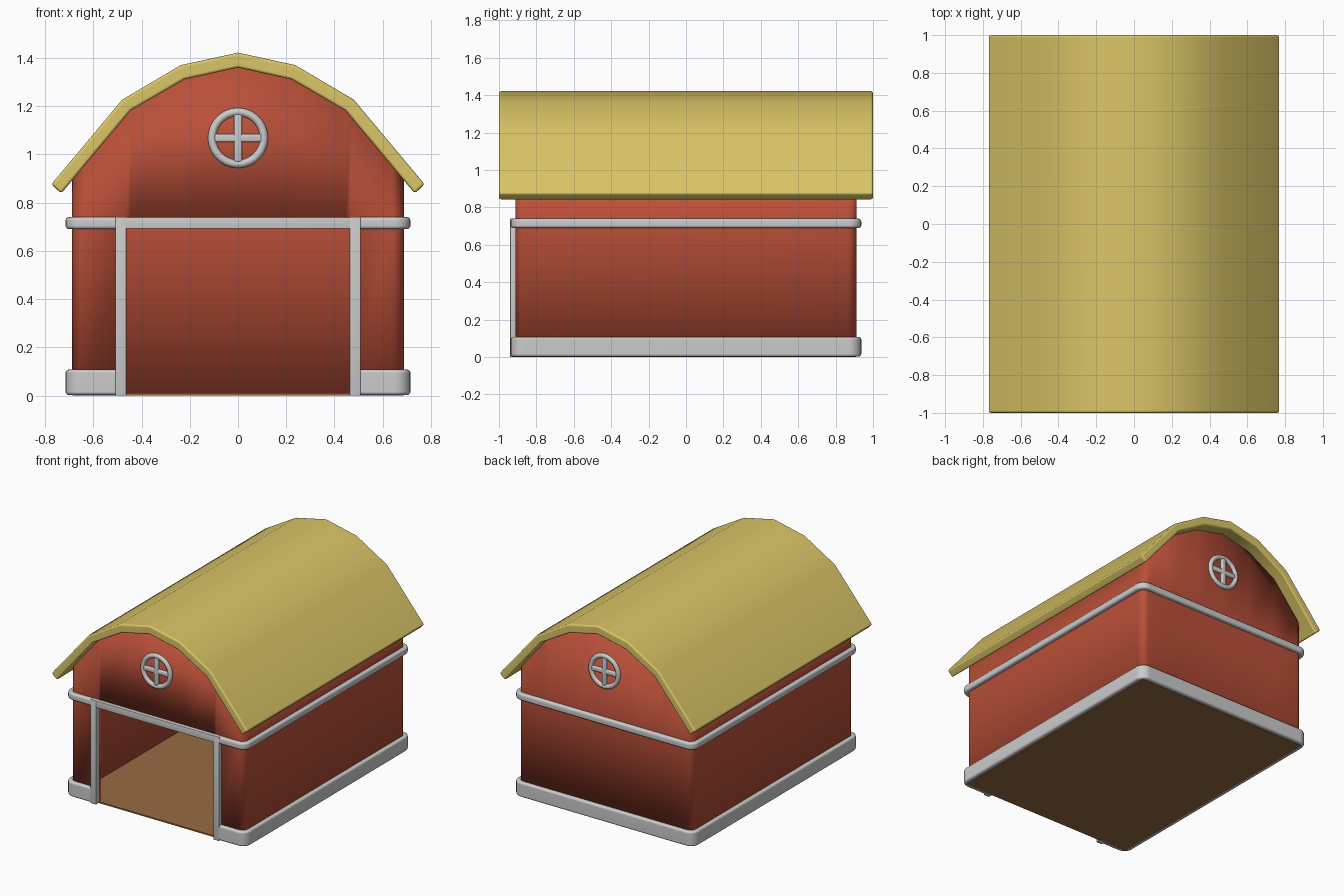
import bpy, bmesh, math
from mathutils import Matrix, Vector

if "Cube" in bpy.data.objects:
    bpy.data.objects.remove(bpy.data.objects["Cube"])


def mat(name, r, g, b):
    m = bpy.data.materials.new(name)
    m.diffuse_color = [(c / 255 / 12.92 if c < 10 else ((c / 255 + 0.055) / 1.055) ** 2.4)
                       for c in (r, g, b)] + [1.0]
    m.use_nodes = True
    m.node_tree.nodes["Principled BSDF"].inputs["Base Color"].default_value = m.diffuse_color
    return m


RED = mat("barn red", 187, 80, 57)
GREY = mat("light grey trim", 203, 203, 203)
STRAW = mat("straw yellow", 219, 198, 103)
BROWN = mat("floor brown", 150, 106, 66)


def finish(name, bm, material, bevel=0.0, modifiers=()):
    """Bevel hard edges, shade smooth and link the object."""
    bmesh.ops.remove_doubles(bm, verts=bm.verts, dist=1e-5)
    bmesh.ops.recalc_face_normals(bm, faces=bm.faces)
    if bevel:
        hard = [e for e in bm.edges if e.is_manifold and e.calc_face_angle(0) > math.radians(45)]
        bmesh.ops.bevel(bm, geom=hard, offset=bevel, segments=3, profile=0.5, affect='EDGES')
    me = bpy.data.meshes.new(name)
    bm.to_mesh(me)
    bm.free()
    me.materials.append(material)
    ob = bpy.data.objects.new(name, me)
    bpy.context.collection.objects.link(ob)
    bpy.context.view_layer.objects.active = ob
    ob.select_set(True)
    bpy.ops.object.shade_smooth_by_angle(angle=math.radians(40))
    ob.select_set(False)
    return ob


def box(name, lo, hi, material, bevel=0.0):
    bm = bmesh.new()
    lo, hi = Vector(lo), Vector(hi)
    bmesh.ops.create_cube(bm, size=1, matrix=Matrix.Translation((lo + hi) / 2)
                          @ Matrix.Diagonal((hi - lo).to_4d()))
    return finish(name, bm, material, bevel)


def plan(hx, hy, r, front, back=()):
    """Rounded rectangle, counter-clockwise from the right half of the front."""
    def arc(cx, cy, a0):
        return [(cx + r * math.cos(math.radians(a0 + 15 * i)),
                 cy + r * math.sin(math.radians(a0 + 15 * i))) for i in range(7)]
    right = [(x, -hy) for x in front] + arc(hx - r, r - hy, -90) + arc(hx - r, hy - r, 0)
    right += [(x, hy) for x in sorted(back, reverse=True)]
    mid = [(0, hy)]
    left = [(-x, y) for x, y in reversed(right)]
    return right + mid + left


# Roof: curved gambrel slab
outer = [(0.774, 0.876), (0.48, 1.227), (0.238, 1.37), (0, 1.422)]
under = [(0.733, 0.838), (0.445, 1.182), (0.222, 1.311), (0, 1.36)]


def full(half):
    return half + [(-x, z) for x, z in reversed(half[:-1])]


bm = bmesh.new()
o, u = full(outer), full(under)
rows = [[[bm.verts.new((x, y, z)) for x, z in p] for p in (o, u)] for y in (-1, 1)]
(fo, fu), (bo, bu) = rows
for i in range(len(o) - 1):
    bm.faces.new((fo[i], fo[i + 1], bo[i + 1], bo[i]))
    bm.faces.new((fu[i], fu[i + 1], bu[i + 1], bu[i]))
for k in (0, -1):
    bm.faces.new((fo[k], fu[k], bu[k], bo[k]))
bm.faces.new(fo + fu[::-1])
bm.faces.new(bo + bu[::-1])
roof = finish("roof", bm, STRAW, 0.012)
roof.modifiers.new("normals", 'WEIGHTED_NORMAL').keep_sharp = True


# Walls: one shell following the roof line, with the doorway left open
def roof_z(x):
    x = abs(x)
    for (x1, z1), (x0, z0) in zip(under, under[1:]):
        if x0 <= x <= x1:
            return z0 + (z1 - z0) * (x - x0) / (x1 - x0) + 0.02
    return under[0][1]


DOOR = 0.467
loop = plan(0.688, 0.912, 0.05, [0, 0.222, 0.445, DOOR], [0.222, 0.445, DOOR])
bm = bmesh.new()
cols = [[bm.verts.new((x, y, z)) for z in (0.004, 0.7, roof_z(x))] for x, y in loop]
for i, a in enumerate(cols):
    b = cols[(i + 1) % len(cols)]
    mid = (a[0].co + b[0].co) / 2
    if mid.y > -0.9 or abs(mid.x) > DOOR:
        if (a[0].co - b[0].co).length > 1e-4:
            bm.faces.new((a[0], b[0], b[1], a[1]))
    if (a[0].co - b[0].co).length > 1e-4:
        bm.faces.new((a[1], b[1], b[2], a[2]))
walls = finish("walls", bm, RED)
# make the shell face outward before thickening inward
bm = bmesh.new()
bm.from_mesh(walls.data)
bm.faces.ensure_lookup_table()
side = max(bm.faces, key=lambda f: f.calc_center_median().x)
if side.normal.x < 0:
    bmesh.ops.reverse_faces(bm, faces=bm.faces)
bmesh.ops.delete(bm, geom=[v for v in bm.verts if not v.link_faces], context='VERTS')
bm.to_mesh(walls.data)
bm.free()
solid = walls.modifiers.new("thickness", 'SOLIDIFY')
solid.thickness = 0.035
solid.offset = -1


# Trim rails running round the building, open at the doorway
def rail(name, z0, z1, bevel):
    out = plan(0.715, 0.937, 0.065, [0.49])
    inn = plan(0.675, 0.897, 0.025, [0.49])
    bm = bmesh.new()
    rings = [[bm.verts.new(c) for c in ((ox, oy, z0), (ox, oy, z1), (ix, iy, z1), (ix, iy, z0))]
             for (ox, oy), (ix, iy) in zip(out, inn)]
    for a, b in zip(rings, rings[1:]):
        for k in range(4):
            bm.faces.new((a[k], b[k], b[(k + 1) % 4], a[(k + 1) % 4]))
    bm.faces.new(rings[0])
    bm.faces.new(rings[-1])
    ob = finish(name, bm, GREY, bevel)
    ob.modifiers.new("normals", 'WEIGHTED_NORMAL').keep_sharp = True


rail("base_trim", 0.002, 0.108, 0.014)
rail("upper_band", 0.69, 0.74, 0.014)

# Door frame
for label, s in (("left", -1), ("right", 1)):
    xs = sorted((s * 0.463, s * 0.508))
    box(label + "_door_post", (xs[0], -0.94, 0), (xs[1], -0.897, 0.741), GREY, 0.003)
box("door_header", (-0.5, -0.9395, 0.692), (0.5, -0.897, 0.7405), GREY, 0.003)

# Floor
box("floor", (-0.686, -0.908, 0), (0.686, 0.908, 0.01), BROWN)

# Round windows on both gables
for label, s in (("front", -1), ("back", 1)):
    y, z = s * 0.915, 1.068
    bpy.ops.mesh.primitive_torus_add(major_segments=28, minor_segments=10, major_radius=0.108,
                                     minor_radius=0.017, location=(0, y, z),
                                     rotation=(math.pi / 2, 0, 0))
    ring = bpy.context.object
    ring.name = label + "_window_ring"
    ring.data.materials.append(GREY)
    bpy.ops.object.shade_smooth()
    ring.select_set(False)
    box(label + "_window_upright", (-0.017, y - 0.014, z - 0.1), (0.017, y + 0.014, z + 0.1), GREY, 0.008)
    box(label + "_window_crossbar", (-0.1, y - 0.013, z - 0.017), (0.1, y + 0.013, z + 0.017), GREY, 0.008)
